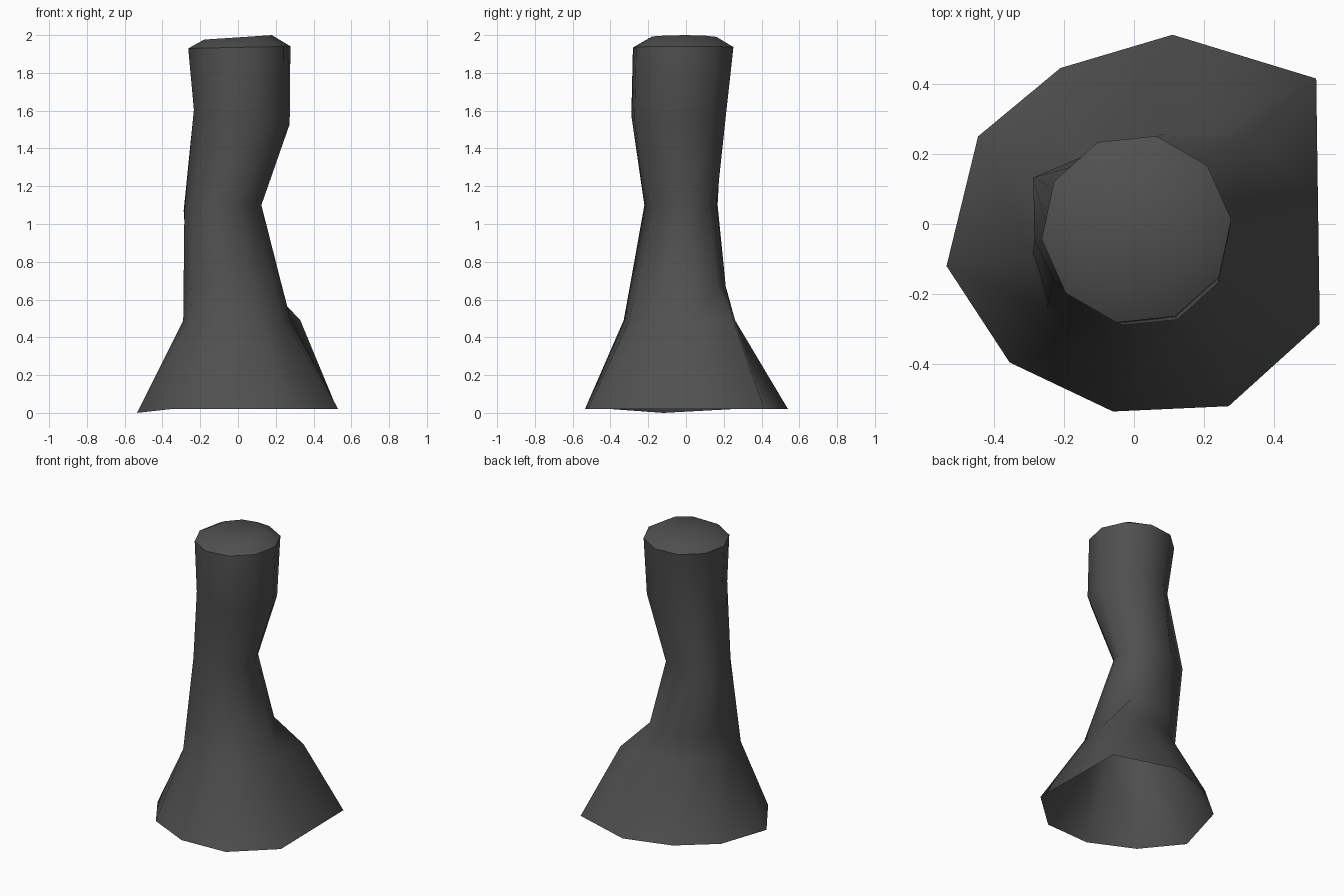
import bpy
from math import cos, sin, radians
from mathutils import Vector

if "Cube" in bpy.data.objects:
    bpy.data.objects.remove(bpy.data.objects["Cube"], do_unlink=True)

SIDES = 10


def make_material(name, rgb):
    mat = bpy.data.materials.new(name)
    mat.use_nodes = True
    mat.diffuse_color = (*rgb, 1)
    mat.node_tree.nodes["Principled BSDF"].inputs["Base Color"].default_value = (*rgb, 1)
    return mat


def round_ring(centre_x, centre_y, z, radius, tilt=0.0):
    """Ten-sided ring whose height leans by tilt along x."""
    ring = []
    for i in range(SIDES):
        angle = radians(-30 + 36 * i)
        x = centre_x + radius * cos(angle)
        y = centre_y + radius * sin(angle)
        ring.append(Vector((x, y, z + tilt * x)))
    return ring


def outline_ring(points, z):
    return [Vector((x, y, z)) for x, y in points]


def loft(name, rings, material, close_top=False):
    """Skin consecutive rings with quads, lowest ring first."""
    verts = [v for ring in rings for v in ring]
    faces = []
    for r in range(len(rings) - 1):
        low, high = r * SIDES, (r + 1) * SIDES
        for i in range(SIDES):
            j = (i + 1) % SIDES
            faces.append((low + i, low + j, high + j, high + i))
    if close_top:
        last = len(verts) - SIDES
        faces.append(tuple(range(last, last + SIDES)))
    mesh = bpy.data.meshes.new(name)
    mesh.from_pydata(verts, [], faces)
    mesh.materials.append(material)
    mesh.shade_smooth()
    obj = bpy.data.objects.new(name, mesh)
    bpy.context.collection.objects.link(obj)
    return obj


charcoal = make_material("charcoal bark", (0.08, 0.08, 0.08))

# Spreading foot, open underneath, with a lower toe on one side
foot = outline_ring([
    (.53, -.285), (.525, .06), (.52, .415), (.11, .54), (-.21, .445),
    (-.445, .25), (-.535, -.12), (-.355, -.395), (-.06, -.535), (.27, -.52)], .02)
foot[6].z = 0

# Flare above the foot, pulled out over the root ridge
flare = outline_ring([
    (.25, -.19), (.28, .02), (.33, .25), (.1, .26), (-.1, .22),
    (-.25, .1), (-.29, -.09), (-.25, -.245), (-.07, -.33), (.11, -.3)], .49)

# Narrow waist with a swollen knot
waist = round_ring(-.08, -.02, 1.1, .205)
waist[0] += Vector((-.01, .03, 0))
waist[9] += Vector((-.01, .03, 0))
waist[3].y -= .02
waist[5] += Vector((-.03, .05, -.03))
waist[6].z -= .04

# Bend between waist and flare, tucked in above the root ridge
tuck = {2: .35, 3: .5}
bend = []
for i, (upper, lower) in enumerate(zip(waist, flare)):
    point = upper.lerp(lower, tuck.get(i, .7))
    point.z = .67
    bend.append(point)

# Upper trunk up to the cut rim
shoulder = round_ring(.02, -.04, 1.57, .255, tilt=-.15)
rim = round_ring(.007, -.015, 1.935, .272, tilt=.02)
loft("trunk", [foot, flare, bend, waist, shoulder, rim], charcoal)

# Shallow domed top, separate so that its rim stays crisp
crown = round_ring(.0, -.015, 1.988, .18, tilt=.066)
loft("cut_top", [rim, crown], charcoal, close_top=True)
